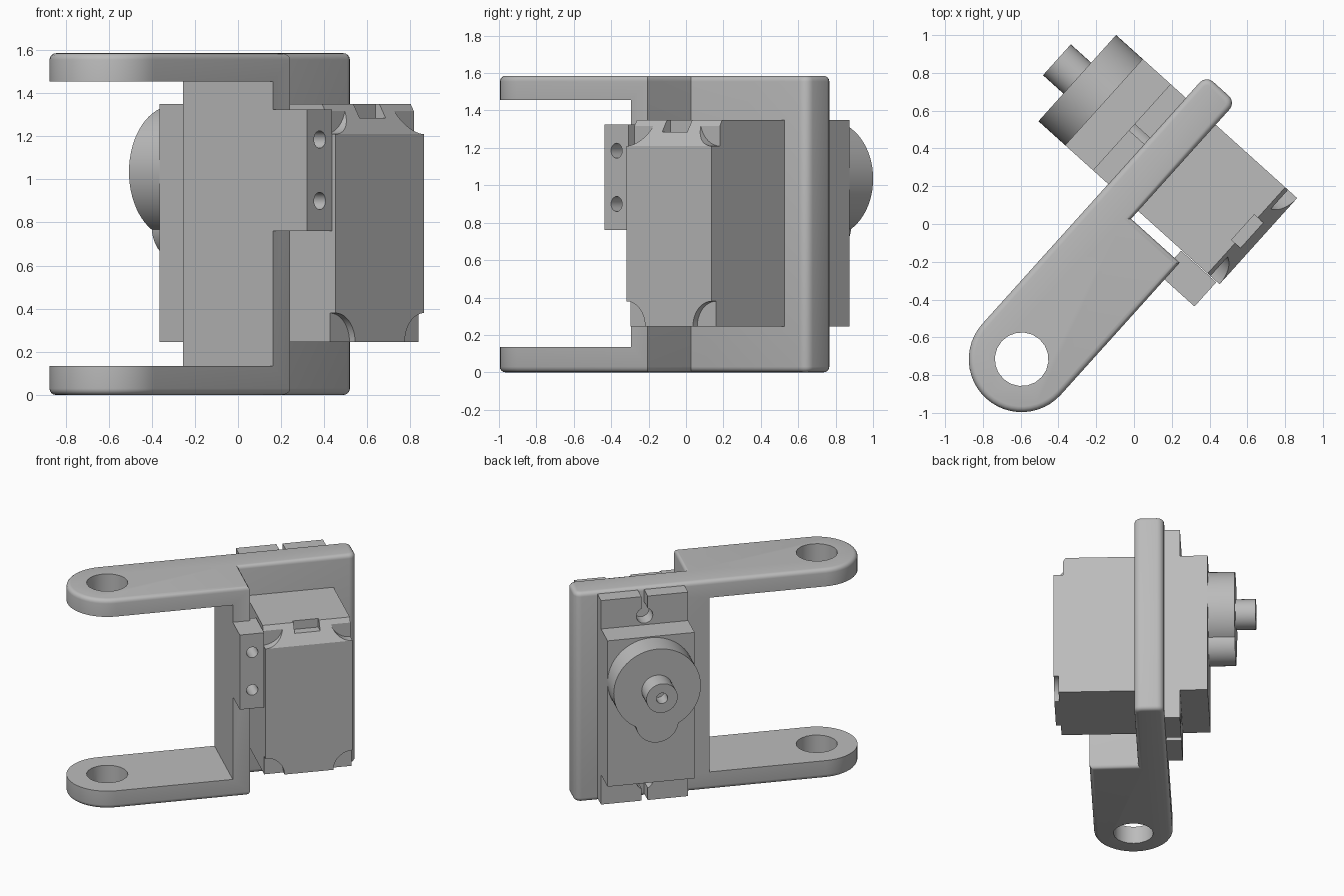
import bpy, bmesh
from math import radians, pi, cos, sin
from mathutils import Matrix, Vector

cube = bpy.data.objects.get("Cube")
if cube:
    bpy.data.objects.remove(cube)

grey = bpy.data.materials.new("plain grey")
grey.use_nodes = True
grey.diffuse_color = (0.5, 0.5, 0.5, 1)
grey.node_tree.nodes["Principled BSDF"].inputs["Base Color"].default_value = (0.5, 0.5, 0.5, 1)

# Parts are built with x along the bracket and y along the motor shaft, then turned
TURN = Matrix.Rotation(radians(48), 4, "Z")
MID = 0.373      # motor centre along the bracket
SHAFT_Z = 1.035


def finish(name, bm):
    bmesh.ops.recalc_face_normals(bm, faces=bm.faces)
    bm.transform(TURN)
    mesh = bpy.data.meshes.new(name)
    bm.to_mesh(mesh)
    bm.free()
    mesh.materials.append(grey)
    obj = bpy.data.objects.new(name, mesh)
    bpy.context.collection.objects.link(obj)
    return obj


def prism(name, points, depth, bevel=0.0):
    """Extrude a closed 3D outline along a vector, optionally rounding both rims."""
    bm = bmesh.new()
    base = bm.faces.new([bm.verts.new(p) for p in points])
    rim = list(base.edges)
    new = bmesh.ops.extrude_face_region(bm, geom=[base], use_keep_orig=True)["geom"]
    top = [g for g in new if isinstance(g, bmesh.types.BMVert)]
    bmesh.ops.translate(bm, verts=top, vec=depth)
    if bevel:
        rim += [g for g in new if isinstance(g, bmesh.types.BMEdge)]
        bmesh.ops.recalc_face_normals(bm, faces=bm.faces)
        bmesh.ops.bevel(bm, geom=rim, offset=bevel, segments=4, profile=0.5, affect="EDGES")
    return finish(name, bm)


def box(name, x, y, z):
    pts = [(x[0], y[0], z[0]), (x[1], y[0], z[0]), (x[1], y[1], z[0]), (x[0], y[1], z[0])]
    return prism(name, pts, (0, 0, z[1] - z[0]))


def rod(name, x, z, radius, y, sides=48):
    """Cylinder lying along the shaft direction."""
    pts = [(x + radius * cos(2 * pi * i / sides), y[0], z + radius * sin(2 * pi * i / sides))
           for i in range(sides)]
    return prism(name, pts, (0, y[1] - y[0], 0))


def combine(obj, others, operation="DIFFERENCE"):
    for other in others:
        mod = obj.modifiers.new("cut", "BOOLEAN")
        mod.operation = operation
        mod.solver = "EXACT"
        mod.object = other
        bpy.context.view_layer.objects.active = obj
        bpy.ops.object.modifier_apply(modifier=mod.name)
        bpy.data.objects.remove(other)


def arc(cx, cy, r, start, end, steps):
    return [(cx + r * cos(radians(start + (end - start) * i / steps)),
             cy + r * sin(radians(start + (end - start) * i / steps)), 0)
            for i in range(steps + 1)]


# Bracket: rounded arm end, wide web, narrower plate beside the motor
END_X, END_Y, END_R, HEIGHT = -0.93, -0.037, 0.28, 1.585
outline = arc(END_X, END_Y, END_R, 90, 270, 24)
outline += [(0.01, END_Y - END_R, 0), (0.01, 0.03, 0)]
outline += arc(0.79, 0.08, 0.05, -90, 0, 4) + arc(0.79, 0.193, 0.05, 0, 90, 4)
bracket = prism("bracket", outline, (0, 0, HEIGHT), 0.03)
pivot = [(x, y, -0.1) for x, y, _ in arc(END_X, END_Y, 0.142, 0, 342, 19)]
combine(bracket, [box("gap", (-1.5, -0.11), (-0.6, 0.6), (0.135, 1.455)),
                  prism("pivot_hole", pivot, (0, 0, 2))])

# Side tab with two screw holes
tab = box("screw_tab", (-0.11, 0.062), (-0.53, -0.28), (0.76, 1.325))
combine(tab, [rod("hole", -0.022, z, 0.04, (-0.6, -0.36), 24) for z in (0.9, 1.185)])

# Motor case: sloped upper rear edge, scooped corners and a cable slot
LEFT, RIGHT, LOW, HIGH = 0.066, 0.68, 0.245, 1.35
profile = [(-0.55, LOW), (0.55, LOW), (0.55, HIGH), (-0.465, HIGH), (-0.55, 1.21)]
case = prism("motor_case", [(LEFT, y, z) for y, z in profile], (RIGHT - LEFT, 0, 0))
cutters = [box("slot", (MID - 0.09, MID + 0.09), (-0.6, -0.44), (1.285, 1.5))]
for x in (LEFT, RIGHT):
    cutters.append(rod("scoop", x, LOW, 0.135, (-0.7, -0.515)))
    cutters.append(rod("scoop", x, HIGH, 0.14, (-0.7, -0.485)))
combine(case, cutters)

# Mounting flange with open screw slots at both ends
flange = box("mounting_flange", (LEFT, RIGHT), (0.235, 0.352), (0.02, 1.565))
cutters = []
for hole_z, end_z in ((0.165, -0.1), (1.42, 1.7)):
    cutters.append(rod("hole", MID, hole_z, 0.058, (0.1, 0.5), 24))
    cutters.append(box("slot", (MID - 0.022, MID + 0.022), (0.1, 0.5), sorted((hole_z, end_z))))
combine(flange, cutters)

# Gear housing with its lower lobe, and the output shaft
housing = rod("gear_housing", MID, SHAFT_Z, 0.307, (0.5, 0.74), 64)
combine(housing, [rod("lobe", MID, 0.785, 0.15, (0.5, 0.74))], "UNION")
shaft = rod("output_shaft", MID, SHAFT_Z, 0.11, (0.7, 0.885), 32)
combine(shaft, [rod("hole", MID, SHAFT_Z, 0.04, (0.78, 1.0), 24)])

# Smooth the curved walls, keep edges crisp
bpy.ops.object.select_all(action="DESELECT")
for obj in (bracket, tab, case, flange, housing, shaft):
    obj.select_set(True)
bpy.context.view_layer.objects.active = bracket
bpy.ops.object.shade_smooth_by_angle(angle=radians(30))
